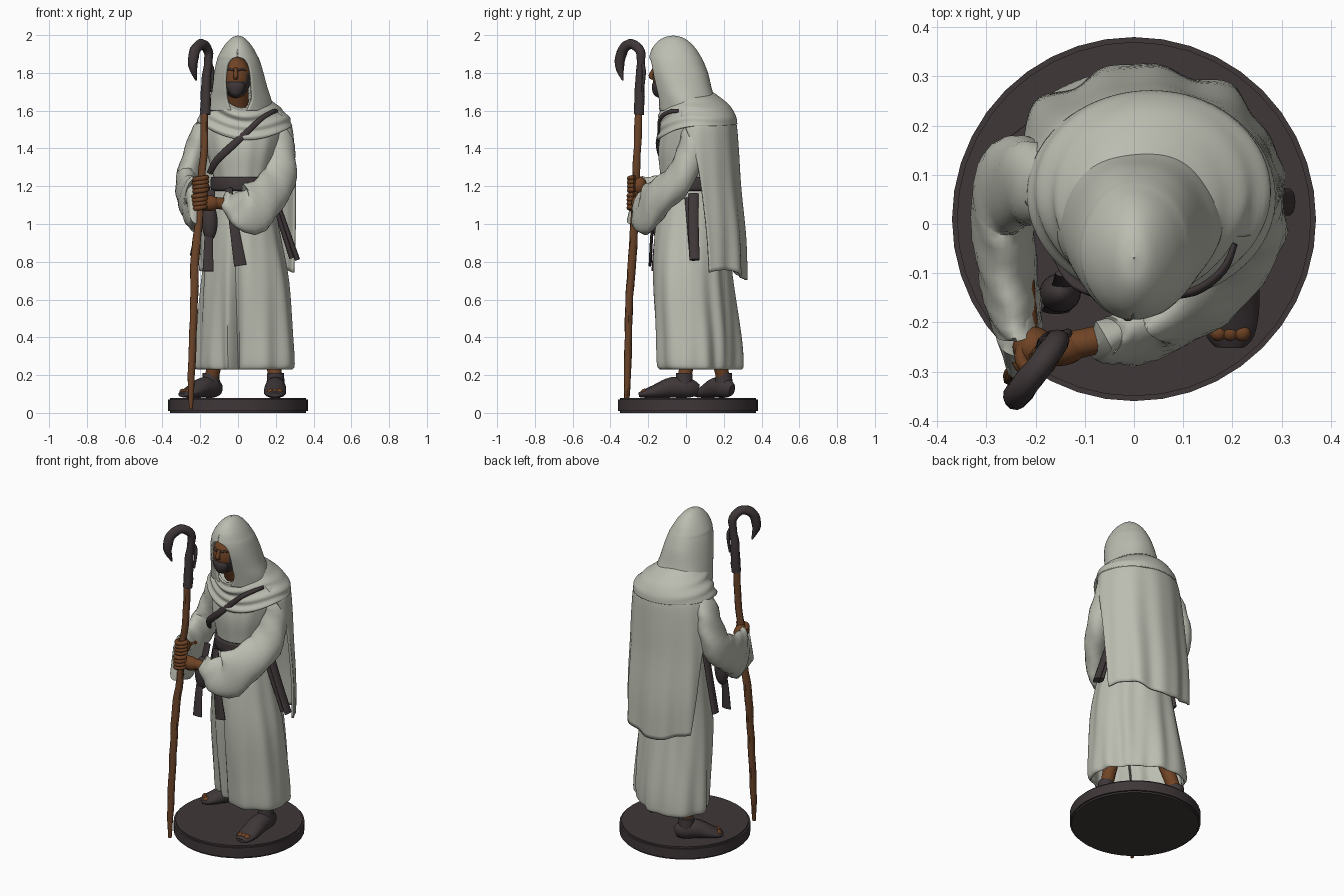
import bpy, bmesh, math
from math import sin, cos, radians, exp, pi
from mathutils import Vector, Matrix


def material(name, r, g, b):
    m = bpy.data.materials.new(name)
    m.diffuse_color = (r, g, b, 1)
    return m


CLOTH = material("pale grey cloth", 0.50, 0.51, 0.44)
DARK = material("dark leather", 0.050, 0.038, 0.040)
SKIN = material("brown skin", 0.16, 0.056, 0.018)
WOOD = material("brown wood", 0.15, 0.058, 0.022)


def finish(name, bm, mats, thick=0, angle=50):
    bmesh.ops.remove_doubles(bm, verts=bm.verts, dist=0.0004)
    bmesh.ops.recalc_face_normals(bm, faces=bm.faces)
    me = bpy.data.meshes.new(name)
    bm.to_mesh(me)
    bm.free()
    ob = bpy.data.objects.new(name, me)
    bpy.context.collection.objects.link(ob)
    for m in mats:
        me.materials.append(m)
    if thick:
        s = ob.modifiers.new("thickness", 'SOLIDIFY')
        s.thickness = thick
    bpy.ops.object.select_all(action='DESELECT')
    ob.select_set(True)
    bpy.context.view_layer.objects.active = ob
    bpy.ops.object.shade_smooth_by_angle(angle=radians(angle))
    return ob


def smooth(rows, k):
    """Catmull-Rom interpolation of tuples."""
    out, last = [], len(rows) - 1
    for i in range(last):
        p = [rows[max(0, min(last, i + j))] for j in (-1, 0, 1, 2)]
        for s in range(k):
            t = s / k
            out.append([b + 0.5 * t * (c - a + t * (2 * a - 5 * b + 4 * c - d + t * (3 * (b - c) + d - a)))
                        for a, b, c, d in zip(*p)])
    return out + [list(rows[-1])]


def grid(name, rows, mat, thick=0, cap=False, angle=50):
    bm = bmesh.new()
    vs = [[bm.verts.new(p) for p in r] for r in rows]
    for a, b in zip(vs, vs[1:]):
        for i in range(len(a) - 1):
            bm.faces.new((a[i], a[i + 1], b[i + 1], b[i]))
    if cap:
        bm.faces.new(vs[0][:-1])
        bm.faces.new(vs[-1][:-1])
    return finish(name, bm, [mat], thick, angle)


def shell(name, rings, mat, fold=lambda a, z: 0, tilt=lambda a, z: 0, n=72, k=6, thick=0.012):
    """Draped sheet. Rings are z, cx, cy, rx, ry, start angle, end angle."""
    rows = []
    for z, cx, cy, rx, ry, a0, a1 in smooth(rings, k):
        row = []
        for i in range(n + 1):
            a = radians(a0 + (a1 - a0) * i / n)
            f = 1 + fold(a, z)
            row.append((cx + rx * f * cos(a), cy + ry * f * sin(a), z + tilt(a, z)))
        rows.append(row)
    return grid(name, rows, mat, thick)


def tube(name, pts, mat, ref=(1, 0, 0), n=14, k=4, fold=0):
    """Swept oval. Points are x, y, z, radius along ref, radius across."""
    pts = smooth(pts, k)
    c = [Vector(p[:3]) for p in pts]
    rows = []
    for i, p in enumerate(pts):
        t = (c[min(i + 1, len(c) - 1)] - c[max(i - 1, 0)]).normalized()
        u = Vector(ref)
        u = (u - t * u.dot(t)).normalized()
        v = t.cross(u)
        rows.append([])
        for j in range(n + 1):
            a = 2 * pi * j / n
            f = 1 + fold * sin(3 * a + i * 0.9) * sin(i * 0.8)
            rows[-1].append(c[i] + u * p[3] * f * cos(a) + v * p[4] * f * sin(a))
    return grid(name, rows, mat, cap=True)


def ball(name, loc, size, mats, rule=None):
    bm = bmesh.new()
    bmesh.ops.create_uvsphere(bm, u_segments=24, v_segments=16, radius=1,
                              matrix=Matrix.Translation(loc) @ Matrix.Diagonal((*size, 1)))
    if rule:
        for f in bm.faces:
            f.material_index = rule(f.calc_center_median())
    return finish(name, bm, mats)


# round base
bm = bmesh.new()
bmesh.ops.create_cone(bm, cap_ends=True, segments=40, radius1=0.37, radius2=0.37, depth=0.08,
                      matrix=Matrix.Translation((0, 0.01, 0.04)))
bmesh.ops.bevel(bm, geom=[e for e in bm.edges if abs(e.verts[0].co.z - e.verts[1].co.z) < 0.01],
                offset=0.01, segments=2, affect='EDGES')
finish("base", bm, [DARK])


# robe with vertical folds, a diagonal stride and a front opening
def robe_fold(a, z):
    w = max(0, min(1, (1.1 - z) / 0.85))
    f = (0.008 + 0.020 * w) * (sin(9 * a + 2 * z) + 0.7 * sin(14 * a - 3 * z))
    f += 0.17 * w * cos(2 * (a + pi / 4))
    f -= 0.34 * w * exp(-((a + 1.85) / 0.11) ** 2)
    return f - 0.06 * w * exp(-((a + 2.2) / 0.26) ** 2)


R = (-270, 90)
shell("robe", [(0.23, .04, .083, .238, .205, *R), (0.26, .04, .08, .25, .217, *R),
               (0.40, .04, .07, .246, .218, *R), (0.70, .038, .04, .227, .208, *R),
               (0.95, .03, .03, .19, .192, *R), (1.18, .025, .035, .155, .165, *R),
               (1.26, .025, .035, .158, .17, *R), (1.40, .025, .045, .195, .19, *R),
               (1.54, .03, .065, .22, .18, *R), (1.60, .03, .06, .17, .14, *R), (1.66, .02, .03, .07, .07, *R)],
      CLOTH, robe_fold, n=110)

# belt
shell("belt", [(z, .025, .035, .166 + d, .178 + d, *R) for z, d in
               ((1.175, 0), (1.19, .004), (1.235, .004), (1.25, 0))], DARK, k=1)

# back cape, draped over the shoulders
shell("cape", [(1.66, .025, .05, .13, .14, -30, 205), (1.60, .03, .06, .205, .185, -28, 200),
               (1.53, .03, .06, .25, .207, -20, 185), (1.40, .025, .06, .27, .218, -5, 165),
               (1.20, .02, .07, .28, .22, 3, 154), (0.95, .02, .08, .285, .235, 8, 147),
               (0.73, .02, .085, .28, .238, 10, 140)], CLOTH,
      lambda a, z: (1.7 - z) * 0.035 * (sin(8 * a + z) + 0.7 * sin(13 * a + 2)),
      lambda a, z: (0.03 * sin(3 * a)) * (1.6 - z), thick=0.014)

# cowl over the shoulders, lower in front
shell("cowl", [(1.53, .035, .06, .25, .212, *R), (1.57, .035, .06, .24, .205, *R),
               (1.62, .03, .05, .20, .187, *R), (1.66, .02, .025, .165, .17, *R),
               (1.70, .01, .0, .125, .14, *R)], CLOTH,
      lambda a, z: 0.03 * sin(z * 120 + 2.2 * sin(a + 0.4)) * (0.5 - 0.5 * sin(a)),
      lambda a, z: -0.085 * max(0, -sin(a)) ** 2 - 0.01 * cos(a), n=80)

# hood with arched face opening
hood = [(1.60, .01, .012, .172, .152, 14), (1.66, .012, .0, .162, .154, 24),
        (1.72, .008, -.018, .148, .156, 28), (1.79, .005, -.036, .133, .157, 31),
        (1.84, .003, -.048, .121, .150, 29), (1.87, .002, -.054, .112, .142, 20), (1.89, 0, -.058, .104, .135, 0),
        (1.93, 0, -.064, .082, .115, 0), (1.965, 0, -.067, .056, .084, 0),
        (1.988, 0, -.068, .030, .048, 0), (1.998, 0, -.068, .001, .001, 0)]
shell("hood", [(z, x, y, rx, ry, -92 + h, 268 - h) for z, x, y, rx, ry, h in hood], CLOTH,
      lambda a, z: (2 - z) * 0.05 * sin(5 * a + 9 * z), thick=0.014)

# head with beard, nose, brows
ball("head", (-.01, -.094, 1.775), (.078, .083, .11), [SKIN, DARK],
     lambda p: 1 if 1.69 < p.z < 1.755 or (abs(p.x + .01) > .058 and p.z < 1.79) else 0)
tube("beard", [(-.012, -.155, 1.765, .03, .012), (-.012, -.152, 1.735, .05, .03),
               (-.012, -.144, 1.695, .036, .03), (-.012, -.137, 1.672, .012, .01)], DARK)
tube("nose", [(-.012, -.168, 1.825, .008, .008), (-.012, -.185, 1.785, .013, .013),
              (-.012, -.174, 1.77, .012, .008)], SKIN)
for s in (-1, 1):
    tube("brow", [(-.012 + s * .012, -.173, 1.814, .006, .006), (-.012 + s * .035, -.162, 1.82, .006, .006),
                  (-.012 + s * .055, -.142, 1.81, .004, .004)], DARK, ref=(0, 0, 1))
tube("neck", [(0, 0, 1.56, .06, .06), (-.005, -.07, 1.72, .06, .06)], SKIN)

# sleeves with wide hanging cuffs
tube("right_sleeve", [(-.12, .08, 1.55, .05, .06), (-.185, .08, 1.49, .06, .08), (-.225, .09, 1.38, .063, .09),
                      (-.264, .06, 1.24, .066, .10), (-.262, -.06, 1.16, .062, .11),
                      (-.245, -.16, 1.115, .056, .14), (-.232, -.205, 1.10, .050, .145),
                      (-.235, -.17, 1.12, .042, .11), (-.235, -.12, 1.15, .03, .05)],
     CLOTH, n=28, fold=0.09)
tube("left_sleeve", [(.14, .06, 1.55, .05, .06), (.205, .045, 1.49, .062, .08), (.225, .02, 1.38, .065, .085),
                     (.218, -.04, 1.24, .068, .10), (.15, -.145, 1.14, .062, .11),
                     (.06, -.208, 1.075, .050, .14), (-.02, -.228, 1.10, .045, .085),
                     (-.06, -.232, 1.13, .038, .045), (.0, -.215, 1.10, .025, .03)],
     CLOTH, ref=(.55, -.82, .2), n=28, fold=0.09)

# wrists, palms and fingers
tube("right_wrist", [(-.235, -.08, 1.16, .03, .03), (-.22, -.24, 1.195, .028, .032)], SKIN)
tube("left_wrist", [(.04, -.21, 1.10, .028, .028), (-.14, -.25, 1.112, .032, .03)], SKIN, ref=(0, 0, 1))
ball("right_palm", (-.205, -.25, 1.205), (.042, .042, .048), [SKIN])
ball("left_palm", (-.155, -.252, 1.11), (.058, .037, .042), [SKIN])
for side, x, y, z0 in (("right", -.197, -.266, 1.168), ("left", -.203, -.268, 1.077)):
    for i in range(4):
        arc = [radians(150 + 50 * j) for j in range(5)]
        tube(side + "_finger", [(x + .034 * cos(a), y + .034 * sin(a), z0 + .021 * i + .004 * j, .0135, .0135)
                                for j, a in enumerate(arc)], SKIN, ref=(0, 0, 1), n=8, k=3)

# gnarled staff, dark crook and lashing
tube("staff", [(-.25, -.315, .02, .01, .01), (-.248, -.31, .2, .019, .019), (-.238, -.305, .45, .02, .02),
               (-.232, -.30, .62, .021, .021), (-.228, -.285, .82, .023, .023), (-.208, -.275, 1.0, .021, .021),
               (-.197, -.268, 1.2, .02, .02), (-.178, -.258, 1.4, .02, .02), (-.178, -.25, 1.6, .02, .02)],
     WOOD, n=10, fold=0.15)
tube("crook", [(-.172, -.25, 1.58, .027, .027), (-.17, -.246, 1.65, .027, .027), (-.168, -.243, 1.76, .025, .025),
               (-.158, -.238, 1.85, .022, .022), (-.158, -.242, 1.915, .025, .025),
               (-.19, -.287, 1.953, .026, .026), (-.228, -.335, 1.92, .028, .028),
               (-.24, -.352, 1.84, .025, .025), (-.222, -.335, 1.76, .004, .004)],
     DARK, ref=(.57, -.82, .02), n=12, fold=0.08)
tube("crook_cord", [(-.15, -.235, 1.86, .007, .007), (-.135, -.222, 1.81, .01, .01),
                    (-.142, -.23, 1.70, .006, .006)], DARK, n=8)

# chest strap
tube("chest_strap", [(-.15, -.07, 1.27, .008, .016), (-.11, -.125, 1.34, .01, .02), (-.03, -.15, 1.415, .01, .02),
                     (.04, -.145, 1.48, .007, .016), (.12, -.138, 1.555, .009, .014), (.18, -.095, 1.592, .008, .012),
                     (.205, -.04, 1.60, .006, .01)], DARK, ref=(0, 1, 0))

# hanging belt ends, pouch, scabbards
for pts in ([(-.14, -.10, 1.18, .008, .02), (-.155, -.155, .95, .008, .022), (-.158, -.175, .75, .008, .03)],
            [(-.05, -.15, 1.19, .008, .02), (-.02, -.178, .98, .008, .025), (.012, -.19, .78, .008, .034)]):
    tube("belt_end", pts, DARK, ref=(0, 1, 0))
ball("pouch", (-.15, -.14, 1.01), (.042, .04, .10), [DARK])
for name, pts in (("left_scabbard", [(.19, .04, 1.16), (.25, .04, .99), (.315, .045, .81)]),
                  ("left_dagger", [(.18, .02, 1.14), (.24, .035, .96), (.285, .045, .82)]),
                  ("right_scabbard", [(-.16, .04, 1.20), (-.205, .05, 1.0), (-.242, .055, .83)])):
    tube(name, [(*p, .014, .028) for p in pts], DARK)

# legs and sandals
for side, hx, hy, tx, ty, kx, ky in (("left", .20, .05, .195, -.25, .15, .06),
                                     ("right", -.105, .235, -.295, .06, -.05, .10)):
    def along(t, z, rz, rw):
        return (hx + (tx - hx) * t, hy + (ty - hy) * t, z, rz, rw)
    tube(side + "_sandal", [along(-.05, .12, .03, .02), along(.1, .13, .05, .046), along(.4, .135, .055, .055),
                            along(.72, .112, .036, .06), along(.92, .10, .02, .05), along(1, .095, .012, .03)],
         DARK, ref=(0, 0, 1))
    for i in range(3):
        d = Vector((tx - hx, ty - hy, 0)).normalized()
        p = Vector(along(.9, .112, 0, 0)[:3]) + d.cross(Vector((0, 0, 1))) * .024 * (i - 1)
        ball(side + "_toe", p, (.018, .018, .016), [SKIN])
    ax, ay = along(.2, 0, 0, 0)[:2]
    tube(side + "_ankle_wrap", [(ax, ay, .12, .05, .05), (ax, ay, .21, .044, .044)], DARK)
    tube(side + "_leg", [(ax, ay, .17, .036, .036), (kx, ky, .6, .05, .05)], SKIN)
